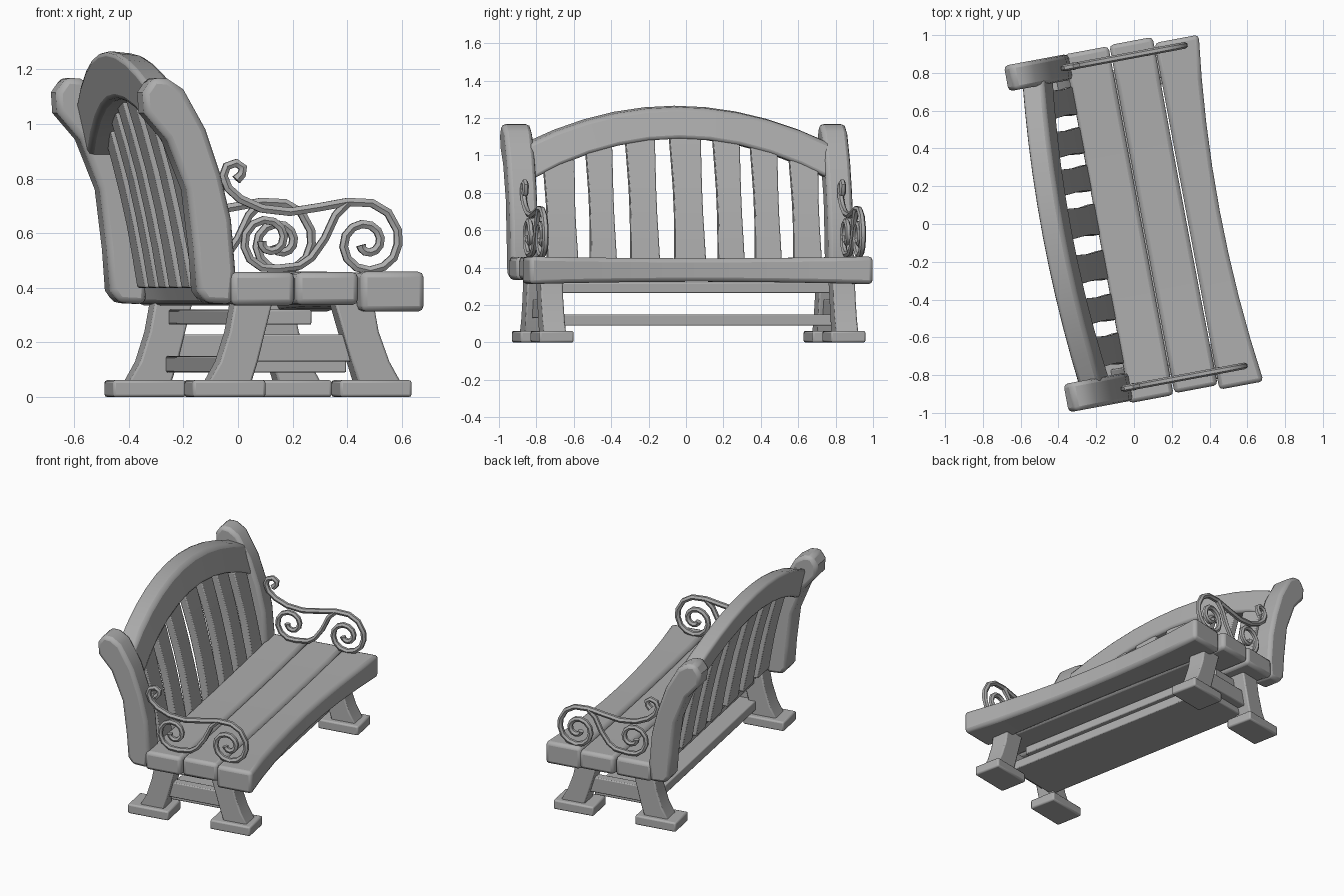
import bpy, bmesh, math
from mathutils import Matrix

if "Cube" in bpy.data.objects:
    bpy.data.objects.remove(bpy.data.objects["Cube"])

# Bench is built in its own frame (x = forward, y = length) and then turned
TURN = Matrix.Rotation(math.radians(10.6), 4, 'Z')

mat = bpy.data.materials.new("stone_grey")
mat.diffuse_color = (0.42, 0.42, 0.42, 1)
mat.use_nodes = True
mat.node_tree.nodes["Principled BSDF"].inputs["Base Color"].default_value = mat.diffuse_color


def finish(obj, bevel=0.0, angle=35, segments=2):
    obj.data.materials.clear()
    obj.data.materials.append(mat)
    obj.matrix_world = TURN
    if bevel:
        m = obj.modifiers.new("soft_edges", 'BEVEL')
        m.width, m.segments = bevel, segments
        m.limit_method, m.angle_limit = 'ANGLE', math.radians(40)
    bpy.ops.object.select_all(action='DESELECT')
    obj.select_set(True)
    bpy.context.view_layer.objects.active = obj
    bpy.ops.object.shade_smooth_by_angle(angle=math.radians(angle))


def loft(name, rings, bevel=0.0):
    """Skin a list of equal-length rings and cap both ends."""
    bm = bmesh.new()
    vs = [[bm.verts.new(p) for p in r] for r in rings]
    n = len(rings[0])
    for a, b in zip(vs, vs[1:]):
        for i in range(n):
            j = (i + 1) % n
            bm.faces.new((a[i], a[j], b[j], b[i]))
    bm.faces.new(vs[0][::-1])
    bm.faces.new(vs[-1])
    bmesh.ops.recalc_face_normals(bm, faces=bm.faces)
    me = bpy.data.meshes.new(name)
    bm.to_mesh(me)
    bm.free()
    obj = bpy.data.objects.new(name, me)
    bpy.context.collection.objects.link(obj)
    finish(obj, bevel)


def prism(name, profile, y0, y1, bevel=0.0):
    loft(name, [[(x, y, z) for x, z in profile] for y in (y0, y1)], bevel)


def box(name, x0, x1, y0, y1, z0, z1, bevel=0.0):
    prism(name, [(x0, z0), (x1, z0), (x1, z1), (x0, z1)], y0, y1, bevel)


def lerp_table(table, z):
    for (z0, x0), (z1, x1) in zip(table, table[1:]):
        if z <= z1:
            break
    return x0 + (x1 - x0) * (z - z0) / (z1 - z0)


# Seat planks: slightly sagging, the front one bowed inward along its front edge
def plank(name, x0, x1, y0, y1, z0, z1, bow, sag, undercut=0.0):
    rings = []
    for i in range(9):
        t = -1 + i / 4
        y = (y0 + y1) / 2 + t * (y1 - y0) / 2
        k = 1 - t * t
        f = x1 - bow * k
        rings.append([(x0 + undercut * min(1, 2 * k), y, z0 + sag * k), (f, y, z0 + sag * k),
                      (f, y, z1 - 0.01 * k), (x0, y, z1 - 0.01 * k)])
    loft(name, rings, 0.022)


plank("seat_plank_back", -0.20, 0.04, -0.928, 0.95, 0.335, 0.458, 0.0, 0.0, 0.035)
plank("seat_plank_middle", 0.046, 0.279, -0.92, 0.955, 0.337, 0.458, 0.004, 0.0)
plank("seat_plank_front", 0.283, 0.521, -0.945, 0.922, 0.312, 0.46, 0.062, 0.013)

# Back posts with a curled-back top
post = [(-0.29, 0.345), (-0.19, 0.34), (-0.178, 0.46), (-0.194, 0.65),
        (-0.233, 0.815), (-0.289, 0.98), (-0.371, 1.126), (-0.43, 1.165),
        (-0.485, 1.17), (-0.523, 1.115), (-0.518, 1.04), (-0.434, 0.943),
        (-0.36, 0.76), (-0.333, 0.54), (-0.322, 0.39)]
for side, (y0, y1) in (("right", (-0.917, -0.765)), ("left", (0.812, 0.95))):
    prism("back_post_" + side, post, y0, y1, 0.022)

# Arched top rail
MID = 0.03


def arch(y, top):
    t = (y - MID) / 0.8
    return 1.268 - 0.185 * t * t if top else 1.09 - 0.21 * t * t


def rear(z):
    return -0.40 - 0.23 * (z - 0.87)


rings = []
for i in range(11):
    y = -0.80 + i * 1.65 / 10
    zb, zt = arch(y, False), arch(y, True)
    rings.append([(rear(zb), y, zb), (rear(zb) + 0.125, y, zb),
                  (rear(zt) + 0.115, y, zt - 0.012), (rear(zt), y, zt)])
loft("top_rail", rings, 0.02)

# Back slats following the lean of the posts, narrow at the waist
lean = [(0.40, -0.205), (0.6, -0.24), (0.8, -0.285), (1.0, -0.34), (1.2, -0.40)]
slats = [(0.70, 0.15), (0.487, 0.14), (0.285, 0.14), (0.062, 0.165),
         (-0.183, 0.155), (-0.41, 0.14), (-0.632, 0.165)]
for i, (y, w) in enumerate(slats):
    top = arch(y, False) + 0.03
    rings = []
    for k in range(6):
        z = 0.40 + (top - 0.40) * k / 5
        x = lerp_table(lean, z)
        h = w / 2 * (0.90 + 0.12 * abs(k - 2.5) / 2.5)
        rings.append([(x - 0.025, y - h, z), (x + 0.025, y - h, z),
                      (x + 0.025, y + h, z), (x - 0.025, y + h, z)])
    loft(f"back_slat_{i + 1}", rings, 0.006)

# Legs, feet, end crosspieces
back_leg = [(-0.27, 0.05), (-0.11, 0.05), (-0.085, 0.13), (-0.03, 0.35),
            (-0.17, 0.35), (-0.19, 0.24), (-0.225, 0.13)]
front_leg = [(0.45, 0.05), (0.29, 0.05), (0.265, 0.13), (0.20, 0.35),
             (0.345, 0.35), (0.365, 0.24), (0.405, 0.13)]
for s, side in ((-1, "right"), (1, "left")):
    prism("back_leg_" + side, back_leg, s * 0.735, s * 0.855, 0.008)
    prism("front_leg_" + side, front_leg, s * 0.735, s * 0.855, 0.008)
    box("back_foot_" + side, -0.333, -0.062, s * 0.70, s * 0.887, 0, 0.062, 0.01)
    box("front_foot_" + side, 0.215, 0.482, s * 0.70, s * 0.887, 0, 0.062, 0.01)
    box("crosspiece_" + side, -0.13, 0.32, s * 0.76, s * 0.82, 0.13, 0.23, 0.006)

# Long boards tying the two ends together
box("lower_board", -0.13, 0.26, -0.77, 0.77, 0.09, 0.15, 0.006)
box("upper_board", -0.12, 0.13, -0.77, 0.77, 0.265, 0.32, 0.006)


# Scrolled arm rests: a wave ending in a spiral, and a lower S with its own spiral
def spiral(cx, cz, r0, r1, a0, turns, n):
    return [(cx + (r0 + (r1 - r0) * i / n) * math.cos(a0 + turns * math.tau * i / n),
             cz + (r0 + (r1 - r0) * i / n) * math.sin(a0 + turns * math.tau * i / n))
            for i in range(n + 1)]


wave = [(-0.165, 0.795), (-0.145, 0.815), (-0.14, 0.84), (-0.165, 0.857),
        (-0.20, 0.845), (-0.213, 0.81), (-0.195, 0.765), (-0.15, 0.725),
        (-0.07, 0.69), (0.035, 0.678), (0.145, 0.695), (0.25, 0.714),
        (0.34, 0.71), (0.40, 0.675), (0.436, 0.61)]
front_end = [(0.438, 0.56), (0.42, 0.51)] + spiral(0.32, 0.565, 0.108, 0.022, -0.95, -1.28, 16)
lower = [(0.25, 0.712), (0.205, 0.665), (0.165, 0.58), (0.115, 0.51)]
back_end = spiral(-0.045, 0.575, 0.115, 0.025, -0.75, -1.35, 16)
lower = lower + [(0.07, 0.48)] + back_end[1:]


def tube(name, path, y, radius):
    cu = bpy.data.curves.new(name, 'CURVE')
    cu.dimensions = '3D'
    cu.bevel_depth, cu.bevel_resolution = radius, 1
    cu.use_fill_caps = True
    sp = cu.splines.new('POLY')
    sp.points.add(len(path) - 1)
    for p, (x, z) in zip(sp.points, path):
        p.co = (x, y, z, 1)
    sp.points[0].radius = sp.points[-1].radius = 1.15
    tmp = bpy.data.objects.new(name, cu)
    bpy.context.collection.objects.link(tmp)
    me = bpy.data.meshes.new_from_object(tmp)
    bpy.data.objects.remove(tmp)
    obj = bpy.data.objects.new(name, me)
    bpy.context.collection.objects.link(obj)
    finish(obj, 0, 50)


for y, side in ((-0.846, "right"), (0.88, "left")):
    tube("arm_wave_" + side, wave + front_end, y, 0.0175)
    tube("arm_scroll_" + side, lower, y, 0.0165)
